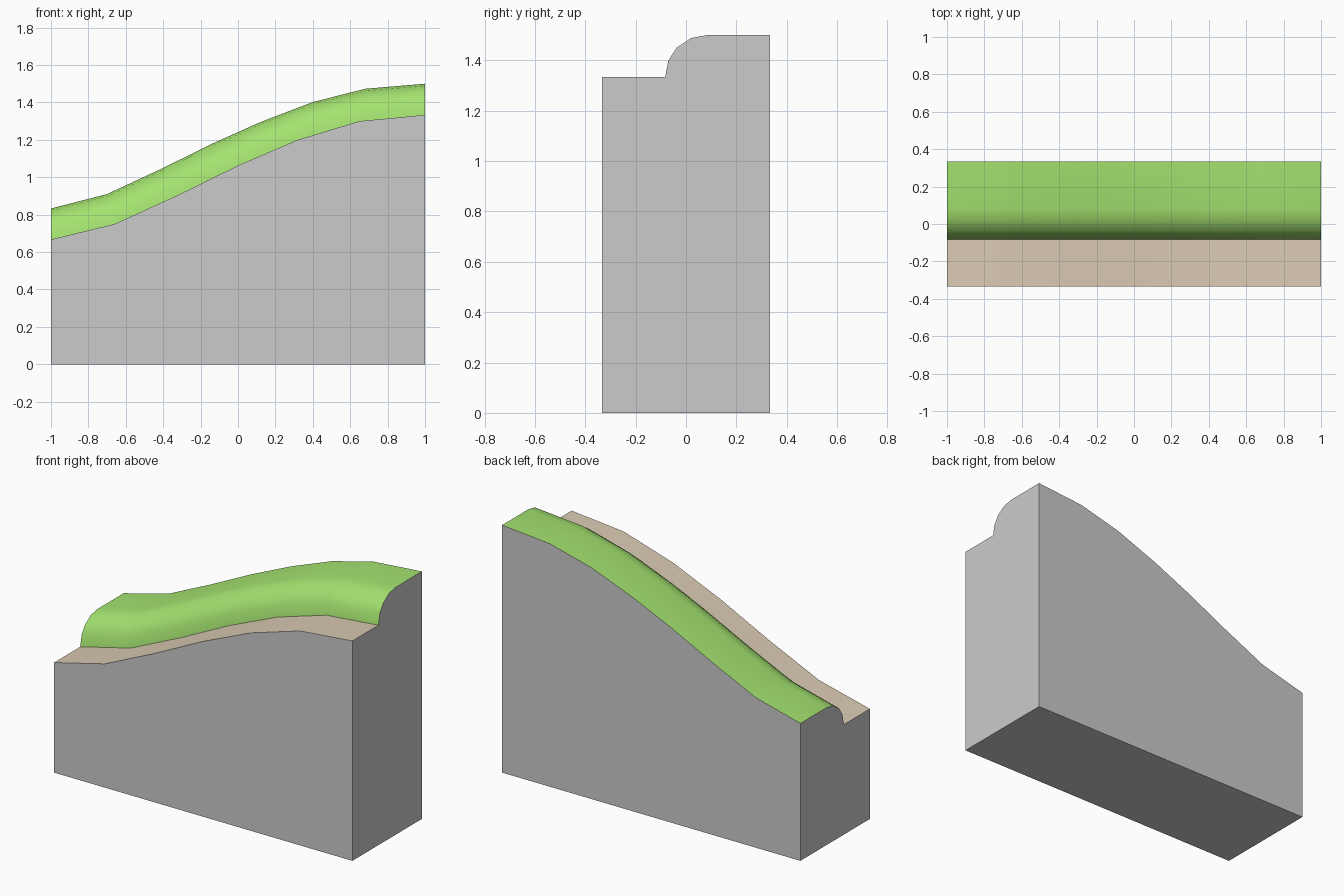
import bpy

if "Cube" in bpy.data.objects:
    bpy.data.objects.remove(bpy.data.objects["Cube"])

# Terrain rails (x, z): foot of the bank and top of the bank
LOW = [(-1, .667), (-.66, .75), (-.32, .905), (0, 1.063), (.32, 1.2), (.65, 1.3), (1, 1.333)]
HIGH = [(-1, .833), (-.70, .91), (-.41, 1.045), (-.13, 1.183), (.12, 1.295),
        (.40, 1.402), (.68, 1.473), (1, 1.5)]
# Bank cross-section (y, share of the rise from foot to top)
BANK = [(-.083, 0), (-.07, .4), (-.037, .7), (.02, .93), (.083, 1), (.333, 1)]
HALF = .333


def height(rail, x):
    for (x0, z0), (x1, z1) in zip(rail, rail[1:]):
        if x <= x1:
            return z0 + (z1 - z0) * (x - x0) / (x1 - x0)
    return rail[-1][1]


def point(x, y, t):
    a, b = height(LOW, x), height(HIGH, x)
    return (x, y, a + (b - a) * t)


def make(name, verts, faces, color=None):
    me = bpy.data.meshes.new(name)
    me.from_pydata(verts, [], faces)
    ob = bpy.data.objects.new(name, me)
    bpy.context.collection.objects.link(ob)
    if color:
        mat = bpy.data.materials.new(name)
        mat.diffuse_color = (*color, 1)
        mat.use_nodes = True
        mat.node_tree.nodes["Principled BSDF"].inputs["Base Color"].default_value = mat.diffuse_color
        me.materials.append(mat)
    return ob


def strip(name, xs, section, color):
    # Sweep a (y, share) section along the slope
    n = len(section)
    verts = [point(x, y, t) for x in xs for y, t in section]
    faces = [(i * n + j, (i + 1) * n + j, (i + 1) * n + j + 1, i * n + j + 1)
             for i in range(len(xs) - 1) for j in range(n - 1)]
    ob = make(name, verts, faces, color)
    ob.data.polygons.foreach_set("use_smooth", [True] * len(faces))
    return ob


low_x = [p[0] for p in LOW]
all_x = sorted({p[0] for p in LOW + HIGH})

# Sandy path and grassy bank
strip("sand_path", low_x, [(-HALF, 0), (-.083, 0)], (.70, .59, .45))
strip("grass_bank", all_x, BANK, (.37, .76, .16))

# Block below: front, back, two ends and underside
section = [(-HALF, 0)] + BANK
outlines = [
    [(-1, -HALF, 0), (1, -HALF, 0)] + [(x, -HALF, z) for x, z in reversed(LOW)],
    [(1, HALF, 0), (-1, HALF, 0)] + [(x, HALF, z) for x, z in HIGH],
    [(1, -HALF, 0), (1, HALF, 0)] + [point(1, y, t) for y, t in reversed(section)],
    [(-1, HALF, 0), (-1, -HALF, 0)] + [point(-1, y, t) for y, t in section],
    [(-1, HALF, 0), (1, HALF, 0), (1, -HALF, 0), (-1, -HALF, 0)],
]
verts, faces = [], []
for o in outlines:
    faces.append(tuple(range(len(verts), len(verts) + len(o))))
    verts += o
make("ground_block", verts, faces)
